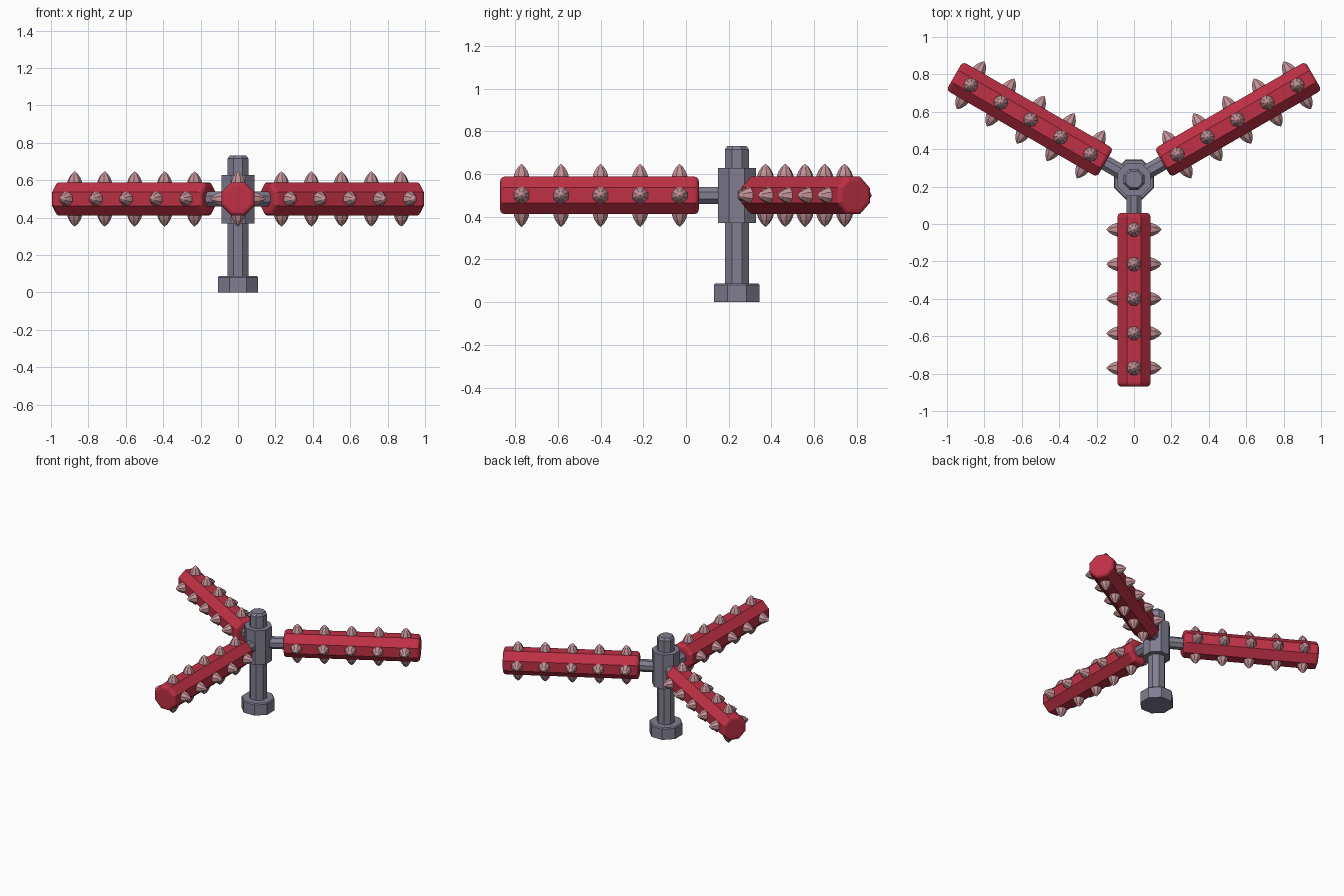
import bpy
import math
from mathutils import Matrix, Vector

cube = bpy.data.objects.get("Cube")
if cube:
    bpy.data.objects.remove(cube)


def material(name, rgb):
    m = bpy.data.materials.new(name)
    m.use_nodes = True
    m.diffuse_color = (*rgb, 1)
    m.node_tree.nodes["Principled BSDF"].inputs["Base Color"].default_value = (*rgb, 1)
    return m


STEEL = material("steel grey", (0.22, 0.21, 0.28))
RED = material("padded red", (0.52, 0.03, 0.06))
PINK = material("spike pink", (0.55, 0.29, 0.31))

CENTRE = Vector((0, 0.238, 0))
ARM_HEIGHT = 0.5
SIDES = 8


def lathe(name, profile, mat, matrix):
    """Turn (radius across flats, height) points into a closed octagonal solid."""
    verts, faces, rings = [], [], []
    for r, h in profile:
        ring = []
        for i in range(SIDES if r else 1):
            a = (i + 0.5) * math.tau / SIDES
            c = r / math.cos(math.pi / SIDES)
            ring.append(len(verts))
            verts.append((c * math.cos(a), c * math.sin(a), h))
        rings.append(ring)
    for low, high in zip(rings, rings[1:]):
        for i in range(SIDES):
            j = (i + 1) % SIDES
            if len(high) == 1:
                faces.append((low[i], low[j], high[0]))
            else:
                faces.append((low[i], low[j], high[j], high[i]))
    faces.append(rings[0][::-1])
    if len(rings[-1]) > 1:
        faces.append(rings[-1])
    mesh = bpy.data.meshes.new(name)
    mesh.from_pydata(verts, [], faces)
    mesh.materials.append(mat)
    obj = bpy.data.objects.new(name, mesh)
    obj.matrix_world = matrix
    bpy.context.collection.objects.link(obj)
    return obj


def bevel(obj, width, segments):
    mod = obj.modifiers.new("soft edges", "BEVEL")
    mod.width = width
    mod.segments = segments
    mod.limit_method = "ANGLE"
    mod.angle_limit = math.radians(60)


# Central post: foot, column and hub
post = Matrix.Translation(CENTRE)
lathe("foot", [(0.107, 0), (0.107, 0.08), (0.101, 0.088)], STEEL, post)
lathe("column", [(0.056, 0.05), (0.056, 0.715), (0.044, 0.732)], STEEL, post)
lathe("hub", [(0.089, 0.37), (0.089, 0.627)], STEEL, post)

# Three arms, each with a rod, a padded bar and four rows of spikes
SPIKE = [(0.036, 0.075), (0.036, 0.092), (0.029, 0.112), (0.016, 0.133), (0, 0.148)]
for side, angle in (("front", -90), ("left", 30), ("right", 150)):
    arm = (Matrix.Translation(CENTRE + Vector((0, 0, ARM_HEIGHT)))
           @ Matrix.Rotation(math.radians(angle), 4, "Z")
           @ Matrix.Rotation(math.pi / 2, 4, "Y"))
    lathe(side + "_rod", [(0.04, 0.04), (0.04, 0.25)], STEEL, arm)
    bar = lathe(side + "_bar", [(0.088, 0.178), (0.088, 1.108)], RED, arm)
    bevel(bar, 0.022, 3)
    for row in range(4):
        for n in range(5):
            place = (arm @ Matrix.Translation((0, 0, 0.268 + n * 0.185))
                     @ Matrix.Rotation(row * math.pi / 2, 4, "Z")
                     @ Matrix.Rotation(math.pi / 2, 4, "Y"))
            lathe(f"{side}_spike_{row + 1}_{n + 1}", SPIKE, PINK, place)
